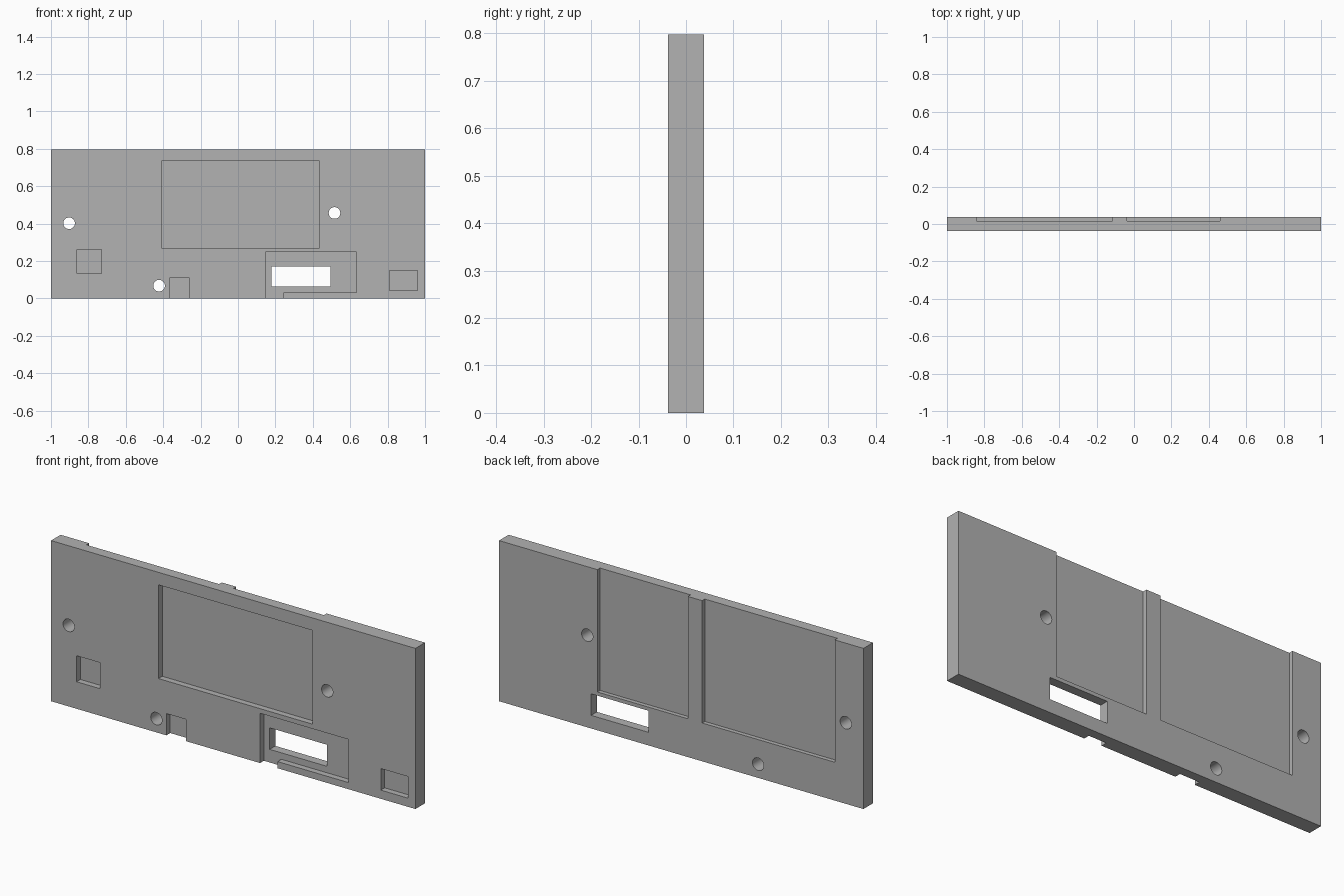
import bpy
import bmesh
import math

cube = bpy.data.objects.get("Cube")
if cube:
    bpy.data.objects.remove(cube, do_unlink=True)

W, T, H = 1.0, 0.0375, 0.797      # half width, half thickness, height
FRONT_FLOOR = -T + 0.03           # floor of the front pockets
BACK_FLOOR = T - 0.021            # floor of the back pockets
OUT = 0.05                        # how far cutters overshoot the plate

grey = bpy.data.materials.new("plain grey")
grey.use_nodes = True
colour = (0.445, 0.445, 0.445, 1)
grey.diffuse_color = colour
grey.node_tree.nodes["Principled BSDF"].inputs["Base Color"].default_value = colour


def prism(name, outline, y0, y1):
    """Extrude an x-z outline from y0 to y1."""
    bm = bmesh.new()
    face = bm.faces.new([bm.verts.new((x, y0, z)) for x, z in outline])
    ext = bmesh.ops.extrude_face_region(bm, geom=[face])
    for v in ext["geom"]:
        if isinstance(v, bmesh.types.BMVert):
            v.co.y = y1
    bmesh.ops.recalc_face_normals(bm, faces=bm.faces)
    mesh = bpy.data.meshes.new(name)
    bm.to_mesh(mesh)
    bm.free()
    mesh.materials.append(grey)
    obj = bpy.data.objects.new(name, mesh)
    bpy.context.collection.objects.link(obj)
    return obj


def rect(x0, x1, z0, z1):
    return [(x0, z0), (x1, z0), (x1, z1), (x0, z1)]


def circle(cx, cz, r, n=32):
    return [(cx + r * math.cos(math.tau * i / n), cz + r * math.sin(math.tau * i / n))
            for i in range(n)]


panel = prism("panel", rect(-W, W, 0, H), -T, T)


def cut(name, outline, y0, y1):
    """Subtract an extruded outline from the panel."""
    cutter = prism(name, outline, y0, y1)
    cutter.hide_render = True
    mod = panel.modifiers.new(name, "BOOLEAN")
    mod.operation = "DIFFERENCE"
    mod.solver = "EXACT"
    mod.object = cutter
    bpy.context.view_layer.objects.active = panel
    bpy.ops.object.modifier_apply(modifier=name)
    bpy.data.objects.remove(cutter, do_unlink=True)


# Front pockets: main recess, two small squares, and a notch open at the bottom
front_pockets = {
    "main_recess": rect(-0.41, 0.435, 0.27, 0.735),
    "left_square": rect(-0.86, -0.73, 0.134, 0.263),
    "right_square": rect(0.81, 0.96, 0.043, 0.15),
    "bottom_notch": rect(-0.367, -0.26, -OUT, 0.108),
    # Recess around the window, with a channel down to the bottom edge
    "window_recess": [(0.147, -OUT), (0.243, -OUT), (0.243, 0.033),
                      (0.634, 0.033), (0.634, 0.247), (0.147, 0.247)],
}
for name, outline in front_pockets.items():
    cut(name, outline, -T - OUT, FRONT_FLOOR)

# Back pockets, open at the top edge
for name, x0, x1 in (("wide_back_pocket", -0.843, -0.115),
                     ("narrow_back_pocket", -0.037, 0.46)):
    cut(name, rect(x0, x1, 0.19, H + OUT), BACK_FLOOR, T + OUT)

# Openings right through the panel
cut("window", rect(0.179, 0.494, 0.065, 0.172), -T - OUT, T + OUT)
for i, (x, z) in enumerate([(-0.903, 0.402), (0.516, 0.457), (-0.422, 0.068)]):
    cut(f"screw_hole_{i}", circle(x, z, 0.031), -T - OUT, T + OUT)

# Smooth hole walls, sharp everywhere else
bpy.ops.object.select_all(action="DESELECT")
panel.select_set(True)
bpy.context.view_layer.objects.active = panel
bpy.ops.object.shade_smooth_by_angle(angle=math.radians(30))
